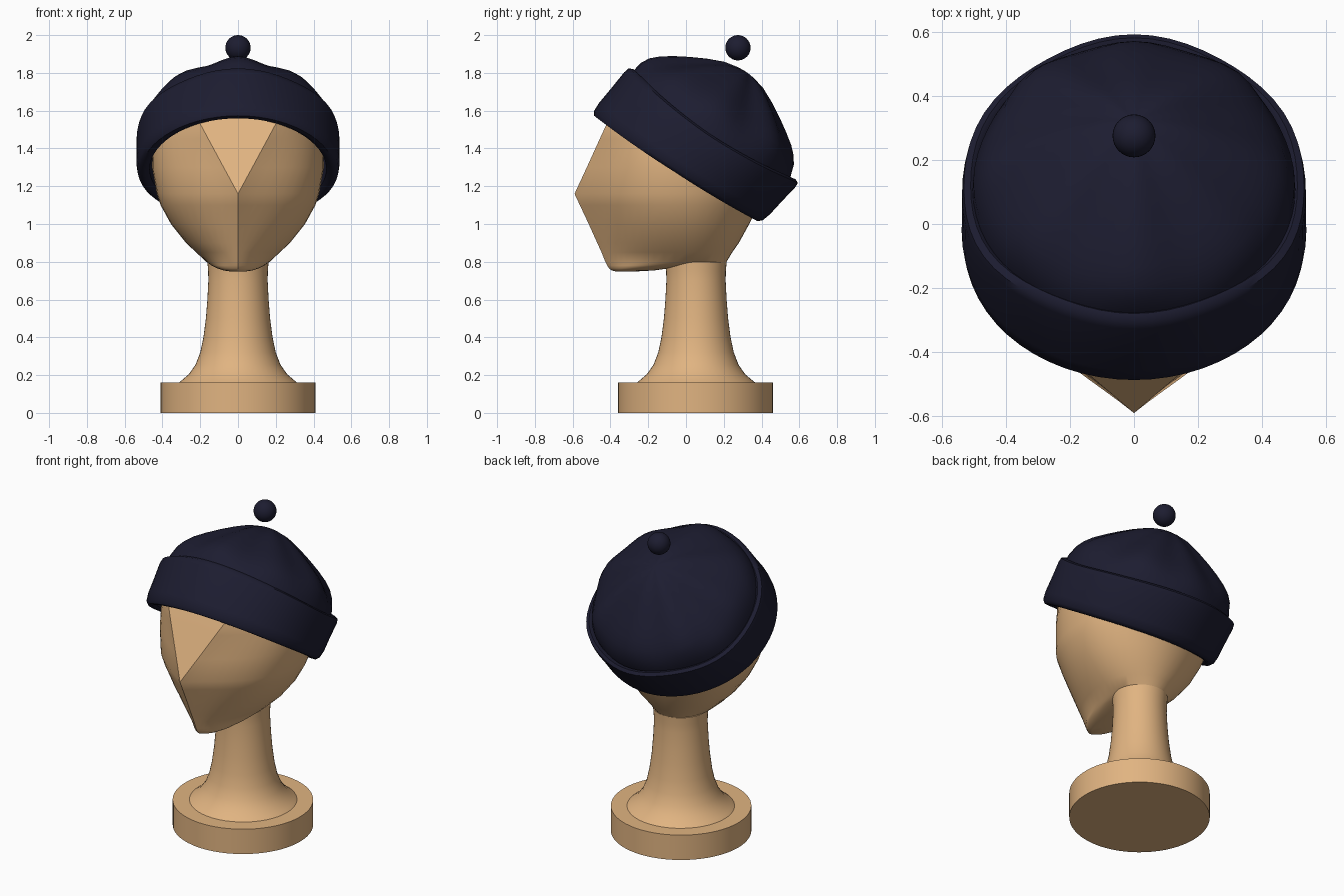
import bpy, bmesh, math
from mathutils import Matrix, Vector

if "Cube" in bpy.data.objects:
    bpy.data.objects.remove(bpy.data.objects["Cube"])


def material(name, rgb):
    m = bpy.data.materials.new(name)
    m.diffuse_color = (*rgb, 1)
    m.use_nodes = True
    m.node_tree.nodes["Principled BSDF"].inputs["Base Color"].default_value = m.diffuse_color
    return m


WOOD = material("tan wood", (0.75, 0.455, 0.22))
NAVY = material("navy wool", (0.012, 0.012, 0.030))


def finish(bm, name, mat, angle):
    bmesh.ops.remove_doubles(bm, verts=bm.verts, dist=0.0005)
    bmesh.ops.recalc_face_normals(bm, faces=bm.faces)
    me = bpy.data.meshes.new(name)
    bm.to_mesh(me)
    bm.free()
    me.materials.append(mat)
    ob = bpy.data.objects.new(name, me)
    bpy.context.collection.objects.link(ob)
    bpy.ops.object.select_all(action='DESELECT')
    ob.select_set(True)
    bpy.context.view_layer.objects.active = ob
    bpy.ops.object.shade_smooth_by_angle(angle=math.radians(angle))
    return ob


def loft(name, rings, mat, angle=35, caps=True, wrap=False):
    bm = bmesh.new()
    vs = [[bm.verts.new(p) for p in r] for r in rings]
    n = len(rings[0])
    pairs = list(zip(vs, vs[1:])) + ([(vs[-1], vs[0])] if wrap else [])
    for a, b in pairs:
        for i in range(n):
            j = (i + 1) % n
            bm.faces.new((a[i], a[j], b[j], b[i]))
    if caps:
        bm.faces.new(vs[0])
        bm.faces.new(vs[-1])
    return finish(bm, name, mat, angle)


def lathe(name, profile, cy, mat, n=48):
    rings = [[(r * math.cos(2 * math.pi * i / n), cy + r * math.sin(2 * math.pi * i / n), z)
              for i in range(n)] for r, z in profile]
    return loft(name, rings, mat)


# Round stand and flared neck
lathe("base", [(0.41, 0), (0.41, 0.16)], 0.05, WOOD, 64)
lathe("neck", [(0.32, 0.155), (0.295, 0.175), (0.26, 0.205), (0.225, 0.255), (0.2, 0.32),
               (0.183, 0.4), (0.17, 0.5), (0.162, 0.6), (0.157, 0.7), (0.158, 0.75),
               (0.162, 0.8)], 0.053, WOOD)


# Head: pointed-front sections with a flat forehead triangle
def head_ring(z, f, w, c, b, h):
    half = [(0, f)]
    d = 0.42 * (w - h)
    slope = 0.82 - 0.7 * max(0, 1.16 - z)
    ctrl = [(h, f), (h + d, f + slope * d), (w, c - 0.58 * (c - f)), (w, c)]
    for i in range(13):
        t = i / 12
        k = ((1 - t) ** 3, 3 * t * (1 - t) ** 2, 3 * t * t * (1 - t), t ** 3)
        half.append(tuple(sum(q * p[j] for q, p in zip(k, ctrl)) for j in (0, 1)))
    for i in range(1, 11):
        a = math.pi / 2 * i / 10
        half.append((w * math.cos(a), c + (b - c) * math.sin(a)))
    half[-1] = (0, b)
    return [(x, y, z) for x, y in half] + [(-x, y, z) for x, y in half[-2:0:-1]]


# z, front, half width, widest y, back, forehead half width
HEAD = [(0.748, -0.37, 0.035, -0.33, -0.28, 0), (0.754, -0.392, 0.075, -0.27, -0.17, 0),
        (0.765, -0.408, 0.11, -0.2, -0.09, 0), (0.78, -0.417, 0.14, -0.12, 0.06, 0),
        (0.8, -0.427, 0.168, 0, 0.215, 0),
        (0.85, -0.447, 0.222, 0, 0.245, 0), (0.9, -0.47, 0.275, 0, 0.28, 0),
        (1.0, -0.515, 0.355, 0, 0.335, 0), (1.1, -0.562, 0.41, 0, 0.385, 0),
        (1.16, -0.59, 0.43, 0, 0.42, 0), (1.3, -0.525, 0.455, 0.02, 0.46, 0.076),
        (1.45, -0.457, 0.45, 0.04, 0.475, 0.157), (1.53, -0.42, 0.42, 0.05, 0.46, 0.2),
        (1.65, -0.36, 0.34, 0.05, 0.4, 0.2), (1.75, -0.22, 0.23, 0.05, 0.28, 0.11),
        (1.78, -0.12, 0.15, 0.05, 0.18, 0.05)]
loft("head", [head_ring(*s) for s in HEAD], WOOD, 28)

# Hat parts are turned in a tilted frame
TILT = Matrix.Translation((0, -0.045, 1.305)) @ Matrix.Rotation(math.radians(-33.5), 4, 'X')


def hat_rings(profile, n, shape):
    rings = []
    for r, v in profile:
        ring = []
        for i in range(n):
            a = 2 * math.pi * i / n
            rr, vv, shift = shape(r, v, a)
            ring.append(TILT @ Vector((rr * math.cos(a), rr * math.sin(a) + shift, vv)))
        rings.append(ring)
    return rings


# Turned-up cuff, leaning backwards, with both edges dipping at the sides
def cuff_shape(r, v, a):
    side = math.cos(a) ** 2
    top = max(0, min(1, v / 0.28))
    dip = 0.025 * side * (1 - top) + 0.05 * side * top
    front = 0.012 * max(0, -math.sin(a)) * (2 * top - 1)
    return r + 0.005 * top * math.cos(6 * a + math.pi), v - dip + front, 0.14 * v


CUFF = [(0.468, 0.01), (0.49, -0.008), (0.515, -0.008), (0.532, 0.012), (0.539, 0.06),
        (0.539, 0.15), (0.541, 0.25), (0.536, 0.278), (0.515, 0.288), (0.497, 0.275),
        (0.485, 0.22), (0.472, 0.12)]
loft("hat_cuff", hat_rings(CUFF, 60, cuff_shape), NAVY, 50, caps=False, wrap=True)


# Soft crown with shallow folds, narrowing across above the cuff
def crown_shape(r, v, a):
    up = max(0, min(1, (v - 0.26) / 0.12))
    k = min(1, r / 0.35) * up
    fold = 0.009 * math.cos(8 * a) + 0.007 * math.cos(5 * a + 1.57)
    return r * (1 - 0.025 * up * math.cos(a) ** 2) + k * fold, v + 0.6 * k * fold, 0.028


CROWN = [(0.49, 0.06), (0.505, 0.2), (0.502, 0.28), (0.48, 0.345), (0.452, 0.385),
         (0.41, 0.425), (0.35, 0.467), (0.28, 0.512), (0.2, 0.558), (0.12, 0.596),
         (0.05, 0.613), (0.015, 0.617)]
loft("hat_crown", hat_rings(CROWN, 60, crown_shape)[1:], NAVY, 60)

# Bobble hovering over the crown
bm = bmesh.new()
bmesh.ops.create_uvsphere(bm, u_segments=32, v_segments=16, radius=0.067,
                          matrix=Matrix.Translation((0, 0.275, 1.933)))
finish(bm, "bobble", NAVY, 40)
